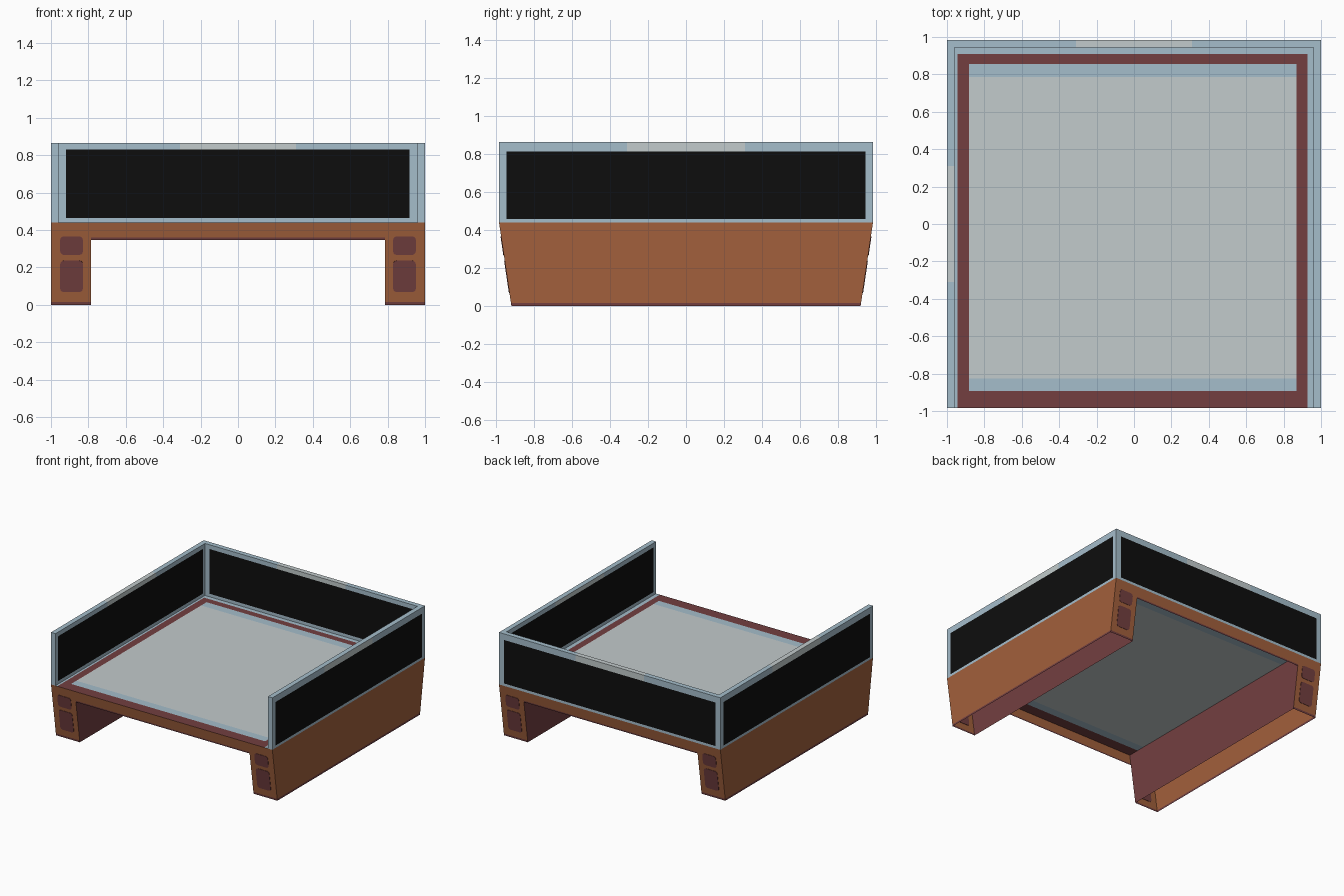
import bpy, bmesh, math
from mathutils import Vector

cube = bpy.data.objects.get("Cube")
if cube:
    bpy.data.objects.remove(cube)


def srgb(c):
    c /= 255
    return c / 12.92 if c < 0.04 else ((c + 0.055) / 1.055) ** 2.4


def material(name, *rgb):
    m = bpy.data.materials.new(name)
    m.use_nodes = True
    col = [srgb(c) for c in rgb] + [1]
    m.diffuse_color = col
    m.node_tree.nodes["Principled BSDF"].inputs["Base Color"].default_value = col
    return m


MATS = [material("pale_blue", 165, 189, 203), material("black_glass", 13, 13, 13),
        material("light_grey", 194, 203, 204), material("copper_brown", 162, 96, 60),
        material("maroon", 115, 63, 64)]
BLUE, BLACK, GREY, BROWN, MAROON = range(5)

TOP = 0.44      # deck height
HIGH = 0.865    # top of the walls
LEG = 0.785     # inner side of the legs
Y0, Y1 = 0.92, 0.985   # half depth at the ground and at the deck
END = 0.31      # half length of the grey marks


def finish(name, bm, rule):
    bm.normal_update()
    for f in bm.faces:
        f.material_index = rule(f.calc_center_median(), f.normal)
    me = bpy.data.meshes.new(name)
    bm.to_mesh(me)
    bm.free()
    for m in MATS:
        me.materials.append(m)
    ob = bpy.data.objects.new(name, me)
    bpy.context.collection.objects.link(ob)
    return ob


def box(lo, hi):
    bm = bmesh.new()
    bmesh.ops.create_cube(bm, size=1)
    lo, hi = Vector(lo), Vector(hi)
    for v in bm.verts:
        v.co = Vector([a + (b - a) * (c + 0.5) for a, b, c in zip(lo, hi, v.co)])
    return bm


def cut(bm, axis, positions):
    no = Vector([float(i == axis) for i in range(3)])
    for p in positions:
        bmesh.ops.bisect_plane(bm, geom=bm.verts[:] + bm.edges[:] + bm.faces[:],
                               plane_co=no * p, plane_no=no, dist=1e-5)


# Walls with black panels and grey marks on the rim
def wall(name, lo, hi, along, outward, outer, inner, grey_top):
    across = 1 - along
    bm = box(lo, hi)
    cut(bm, along, [*outer[:2], *inner[:2], -END, END])
    cut(bm, 2, [*outer[2:], *inner[2:]])

    def rule(c, n):
        marked = abs(c[along]) < END
        if n.z > 0.5:
            return GREY if marked and grey_top else BLUE
        if abs(n[across]) < 0.5:
            return BLUE
        a, b, z0, z1 = outer if n[across] * outward > 0 else inner
        if a < c[along] < b and z0 < c.z < z1:
            return BLACK
        return GREY if marked and c.z > z1 else BLUE
    finish(name, bm, rule)


side_out, side_in = (-0.947, 0.945, 0.46, 0.815), (-0.95, 0.92, 0.465, 0.83)
wall("left_wall", (0.96, -Y1, TOP), (1, Y1, HIGH), 1, 1, side_out, side_in, False)
wall("right_wall", (-1, -Y1, TOP), (-0.96, Y1, HIGH), 1, -1, side_out, side_in, True)
wall("back_wall", (-0.96, 0.945, TOP), (0.96, Y1, HIGH), 0, 1,
     (-0.955, 0.955, 0.46, 0.815), (-0.92, 0.917, 0.465, 0.83), True)

# Deck: maroon frame around a grey floor with blue end strips
bm = bmesh.new()
bm.faces.new([bm.verts.new(p) for p in ((-0.96, -Y1, TOP), (0.96, -Y1, TOP),
                                        (0.96, 0.945, TOP), (-0.96, 0.945, TOP))])
cut(bm, 0, [-0.943, -0.883, 0.87, 0.927])
cut(bm, 1, [-0.893, -0.825, 0.785, 0.855, 0.91])


def deck_rule(c, n):
    if not (-0.943 < c.x < 0.927 and c.y < 0.91):
        return BLUE
    if not (-0.883 < c.x < 0.87 and -0.893 < c.y < 0.855):
        return MAROON
    return GREY if -0.825 < c.y < 0.785 else BLUE


finish("deck", bm, deck_rule)


# Base of thin sheets, open underneath, with sloping ends
def depth(z):
    return Y0 + (Y1 - Y0) * z / TOP


def sheet(name, quads, rule):
    bm = bmesh.new()
    for q in quads:
        bm.faces.new([bm.verts.new(p) for p in q])
    bmesh.ops.remove_doubles(bm, verts=bm.verts[:], dist=1e-5)
    finish(name, bm, rule)


def trim(c, n):
    low = 0.36 if abs(c.x) < LEG else 0.016
    return MAROON if c.z < low else BROWN


XS = [-1, -LEG, LEG, 1]
ZS = [0, 0.016, 0.348, 0.36, TOP]
for name, s in (("front_skirt", -1), ("back_skirt", 1)):
    quads = []
    for i in range(3):
        for z0, z1 in zip(ZS, ZS[1:]):
            if i == 1 and z0 < 0.3:
                continue
            q = [(XS[i], s * depth(z0), z0), (XS[i + 1], s * depth(z0), z0),
                 (XS[i + 1], s * depth(z1), z1), (XS[i], s * depth(z1), z1)]
            quads.append(q if s < 0 else q[::-1])
    sheet(name, quads, trim)


def side_quad(x, z0, z1, flip):
    q = [(x, -depth(z0), z0), (x, depth(z0), z0), (x, depth(z1), z1), (x, -depth(z1), z1)]
    return q[::-1] if flip else q


for name, s in (("left", 1), ("right", -1)):
    sheet(name + "_leg_outer", [side_quad(s, z0, z1, s < 0)
                                for z0, z1 in ((0, 0.016), (0.016, TOP))], trim)
    sheet(name + "_leg_inner", [side_quad(s * LEG, 0, TOP, s > 0)], lambda c, n: MAROON)

# Rounded vent plates on both ends of each leg
tilt = math.atan((Y1 - Y0) / TOP)
for sx, side in ((1, "left"), (-1, "right")):
    for sy, end in ((1, "back"), (-1, "front")):
        for part, z, h in (("lower", 0.153, 0.17), ("upper", 0.317, 0.1)):
            bm = box((-0.061, -0.003, -h / 2), (0.061, 0.003, h / 2))
            edges = [e for e in bm.edges
                     if abs(e.verts[0].co.y - e.verts[1].co.y) > 0.001]
            bmesh.ops.bevel(bm, geom=edges, offset=0.02, segments=3,
                            profile=0.5, affect='EDGES')
            ob = finish(f"{end}_{side}_{part}_vent", bm, lambda c, n: MAROON)
            ob.location = (sx * 0.89, sy * depth(z), z)
            ob.rotation_euler.x = -sy * tilt
